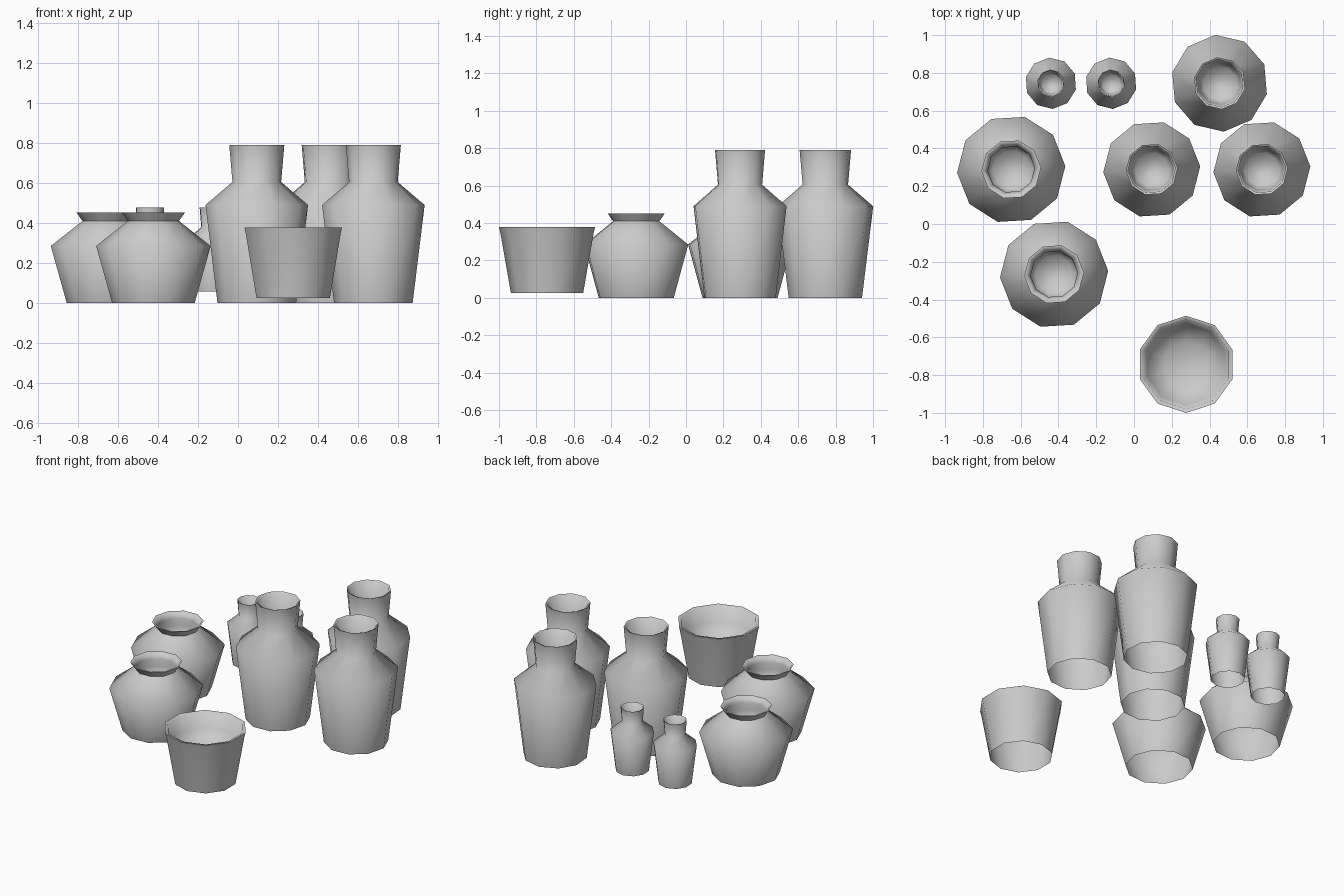
import bpy, bmesh, math

if "Cube" in bpy.data.objects:
    bpy.data.objects.remove(bpy.data.objects["Cube"])

SIDES = 10

# Profiles (radius, height): open foot, up the wall, over the lip, down to an inner floor
BOTTLE = [(0.197, 0), (0.257, 0.49), (0.122, 0.605), (0.138, 0.79),
          (0.126, 0.785), (0.115, 0.605), (0.09, 0.52)]
JAR = [(0.207, 0), (0.287, 0.285), (0.128, 0.41), (0.158, 0.452),
       (0.148, 0.452), (0.124, 0.415), (0.14, 0.36), (0.1, 0.27)]
BOWL = [(0.193, 0), (0.25, 0.325), (0.257, 0.353), (0.237, 0.35), (0.215, 0.25), (0.12, 0.18)]


def vessel(name, profile, x, y, z=0, turn=0, scale=1):
    """Lathed hollow vessel, open underneath."""
    bm = bmesh.new()
    rings = []
    for r, h in profile:
        ring = []
        for i in range(SIDES):
            a = math.radians(turn) + 2 * math.pi * i / SIDES
            ring.append(bm.verts.new((r * math.cos(a), r * math.sin(a), h)))
        rings.append(ring)
    for low, high in zip(rings, rings[1:]):
        for i in range(SIDES):
            j = (i + 1) % SIDES
            bm.faces.new((low[i], low[j], high[j], high[i]))
    bm.faces.new(rings[-1])
    mesh = bpy.data.meshes.new(name)
    bm.to_mesh(mesh)
    bm.free()
    obj = bpy.data.objects.new(name, mesh)
    bpy.context.collection.objects.link(obj)
    obj.location = (x, y, z)
    obj.scale = (scale,) * 3
    # Smooth walls, crisp lip
    bpy.ops.object.select_all(action='DESELECT')
    obj.select_set(True)
    bpy.context.view_layer.objects.active = obj
    bpy.ops.object.shade_smooth_by_angle(angle=math.radians(80))


# Tall bottles
vessel("bottle_back", BOTTLE, 0.453, 0.745, turn=23)
vessel("bottle_middle", BOTTLE, 0.094, 0.289, turn=3.5)
vessel("bottle_right", BOTTLE, 0.677, 0.289, turn=3.5)

# Small bottles, raised a little
for name, x in (("small_bottle_left", -0.44), ("small_bottle_right", -0.121)):
    vessel(name, BOTTLE, x, 0.745, z=0.058, turn=22, scale=0.53)

# Wide jars
vessel("jar_back", JAR, -0.65, 0.289, turn=3.5)
vessel("jar_front", JAR, -0.423, -0.266, turn=3.5)

# Open bowl
vessel("bowl", BOWL, 0.276, -0.743, z=0.025, turn=18)
